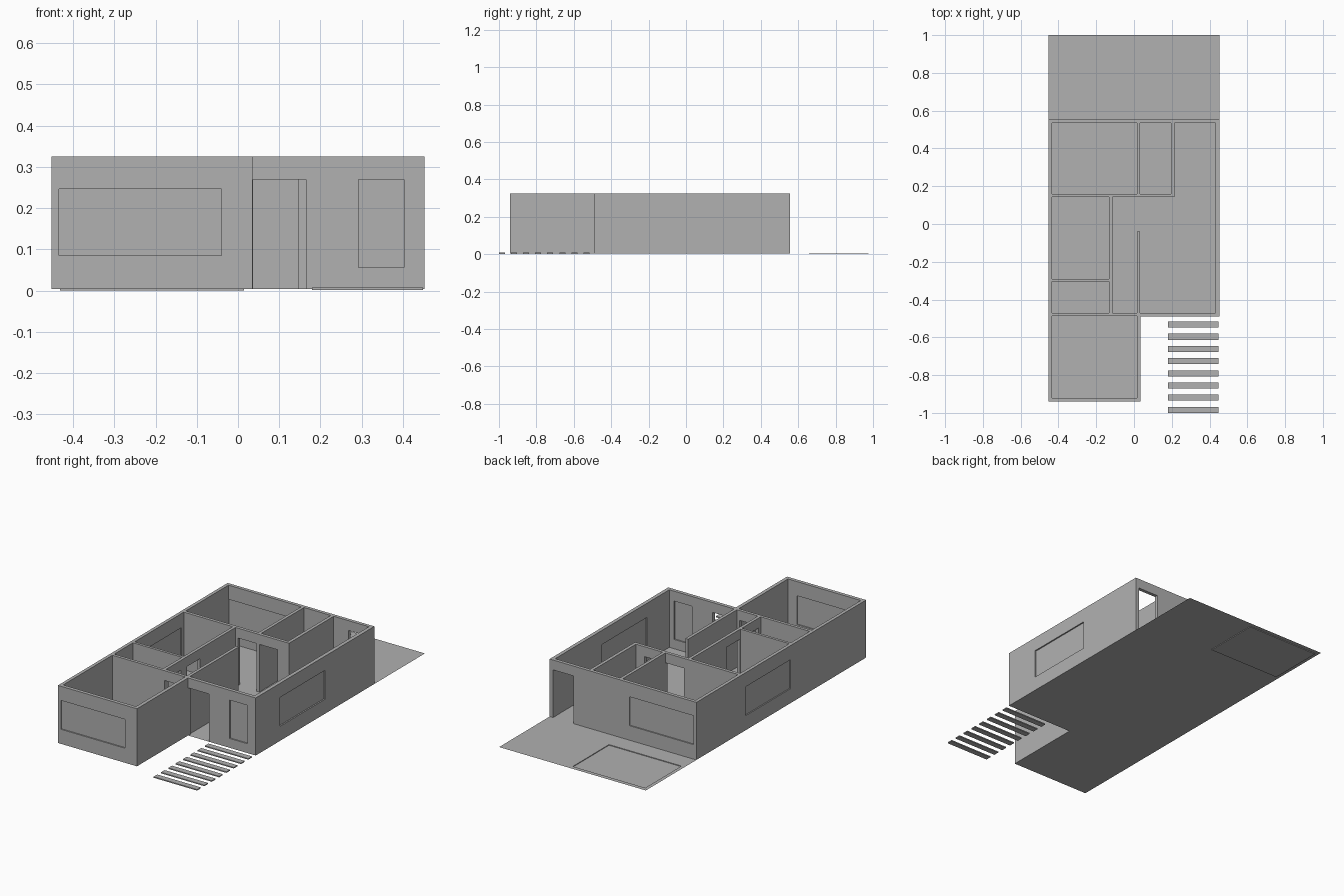
import bpy, bmesh
from mathutils import Matrix, Vector

cube = bpy.data.objects.get("Cube")
if cube:
    bpy.data.objects.remove(cube, do_unlink=True)

grey = bpy.data.materials.new("plain grey")
grey.use_nodes = True
colour = (0.44, 0.44, 0.44, 1)
grey.diffuse_color = colour
grey.node_tree.nodes["Principled BSDF"].inputs["Base Color"].default_value = colour

FLOOR, TOP, HEAD = 0.004, 0.325, 0.27
W, E = -0.4525, 0.4525          # west and east faces
S, N, FRONT = -0.49, 0.555, -0.94  # main block front, back, and front room face


def make_object(name, bm):
    mesh = bpy.data.meshes.new(name)
    bmesh.ops.recalc_face_normals(bm, faces=bm.faces)
    bm.to_mesh(mesh)
    bm.free()
    mesh.materials.append(grey)
    obj = bpy.data.objects.new(name, mesh)
    bpy.context.collection.objects.link(obj)
    return obj


def box(name, x0, x1, y0, y1, z0, z1):
    bm = bmesh.new()
    centre = Vector((x0 + x1, y0 + y1, z0 + z1)) / 2
    size = Matrix.Diagonal((x1 - x0, y1 - y0, z1 - z0, 1))
    bmesh.ops.create_cube(bm, size=1, matrix=Matrix.Translation(centre) @ size)
    return make_object(name, bm)


# Solid house block with its projecting front room
bm = bmesh.new()
outline = [(W, FRONT), (0.035, FRONT), (0.035, S), (E, S), (E, N), (W, N)]
base = bm.faces.new([bm.verts.new((x, y, FLOOR)) for x, y in outline])
raised = bmesh.ops.extrude_face_region(bm, geom=[base])["geom"]
bmesh.ops.translate(bm, vec=(0, 0, TOP - FLOOR),
                    verts=[v for v in raised if isinstance(v, bmesh.types.BMVert)])
walls = make_object("walls", bm)

cutters = []


def cut(x0, x1, y0, y1, z0=-0.1, z1=0.5):
    cutter = box("cutter", x0, x1, y0, y1, z0, z1)
    cutter.hide_render = True
    cutters.append(cutter)
    mod = walls.modifiers.new("cut", "BOOLEAN")
    mod.operation = "DIFFERENCE"
    mod.solver = "EXACT"
    mod.object = cutter


# Rooms: x range, y range
rooms = [
    (-0.434, 0.015, 0.16, 0.536),    # back bedroom
    (0.032, 0.197, 0.16, 0.536),     # back bathroom
    (-0.434, -0.132, -0.29, 0.142),  # middle bedroom
    (-0.434, -0.132, -0.47, -0.305), # small room
    (-0.434, 0.015, -0.92, -0.487),  # front room
    (-0.115, 0.015, -0.47, 0.142),   # corridor
    (0.032, 0.432, -0.47, 0.142),    # living room
    (0.0, 0.05, -0.04, 0.142),       # gap past the partition
    (0.215, 0.432, 0.1, 0.536),      # rear passage
]
for room in rooms:
    cut(*room)

# Open doorways: x range, y range
doorways = [
    (0.036, 0.165, -0.51, -0.45),    # entrance
    (0.305, 0.431, 0.5, 0.6),        # back door
    (-0.1, 0.014, 0.13, 0.18),       # back bedroom
    (0.033, 0.145, 0.13, 0.18),      # bathroom
    (-0.14, -0.1, -0.285, -0.17),    # middle bedroom
    (-0.14, -0.1, -0.45, -0.34),     # small room
    (-0.112, 0.0, -0.5, -0.46),      # front room
]
for door in doorways:
    cut(*door, z1=HEAD)

# Windows: wall axis, wall centre, span along the wall, heights
SILL, LINTEL = 0.085, 0.246
windows = [
    ("front_window", "y", -0.93, -0.434, -0.04, SILL, LINTEL),
    ("back_window", "y", 0.5455, -0.434, -0.04, SILL, LINTEL),
    ("tall_front_window", "y", -0.48, 0.292, 0.402, 0.056, HEAD),
    ("left_window", "x", 0.442, -0.275, 0.122, SILL, LINTEL),
    ("right_window", "x", -0.443, -0.275, 0.122, SILL, LINTEL),
]
for name, axis, at, a, b, z0, z1 in windows:
    def span(half):
        across = (at - half, at + half)
        return (*across, a, b) if axis == "x" else (a, b, *across)
    cut(*span(0.03), z0, z1)
    box(name + "_pane", *span(0.003), z0, z1)

# Bake the cuts and drop the cutters
bpy.context.view_layer.update()
graph = bpy.context.evaluated_depsgraph_get()
cut_mesh = bpy.data.meshes.new_from_object(walls.evaluated_get(graph))
walls.modifiers.clear()
walls.data = cut_mesh
cut_mesh.name = "walls"
for cutter in cutters:
    bpy.data.objects.remove(cutter, do_unlink=True)

# Thin floor and terrace sheet, with a shallow sunken bed at the back
bm = bmesh.new()
BX0, BX1, BY0, BY1 = -0.432, 0.015, 0.657, 0.976


def sheet(x0, x1, y0, y1, z):
    return bm.faces.new([bm.verts.new((x, y, z)) for x, y in
                         ((x0, y0), (x1, y0), (x1, y1), (x0, y1))])


sheet(W, 0.035, FRONT, S, FLOOR)
sheet(W, E, S, BY0, FLOOR)
sheet(W, E, BY1, 1, FLOOR)
sheet(W, BX0, BY0, BY1, FLOOR)
sheet(BX1, E, BY0, BY1, FLOOR)
bed = sheet(BX0, BX1, BY0, BY1, 0)
rim = bmesh.ops.extrude_edge_only(bm, edges=bed.edges[:])["geom"]
bmesh.ops.translate(bm, vec=(0, 0, FLOOR),
                    verts=[v for v in rim if isinstance(v, bmesh.types.BMVert)])
make_object("floor_and_terrace", bm)

# Row of paving slabs leading to the house
for i in range(8):
    y = -0.984 + i * 0.0645
    box(f"paving_slab_{i + 1}", 0.18, 0.448, y - 0.016, y + 0.016, 0.002, 0.008)
